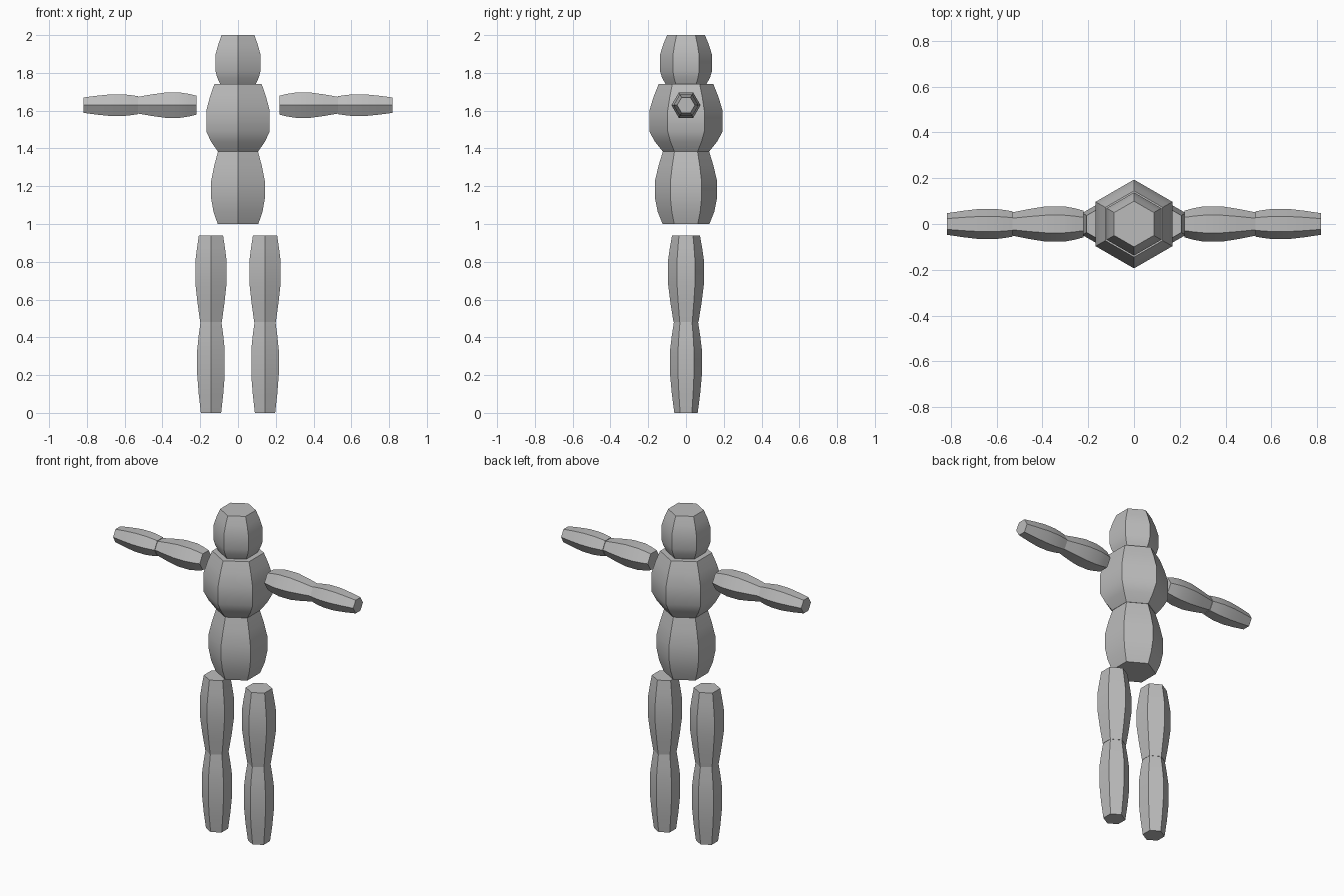
import bpy, bmesh, math
from mathutils import Matrix, Vector

cube = bpy.data.objects.get("Cube")
if cube:
    bpy.data.objects.remove(cube, do_unlink=True)

grey = bpy.data.materials.new("plain grey")
grey.use_nodes = True
grey.diffuse_color = (0.5, 0.5, 0.5, 1)
grey.node_tree.nodes["Principled BSDF"].inputs["Base Color"].default_value = (0.5, 0.5, 0.5, 1)


def hex_part(name, profile, matrix=Matrix()):
    """Capped six-sided barrel from (radius, height) rings, corners on +y and -y."""
    bm = bmesh.new()
    rings = []
    for r, h in profile:
        angles = [math.pi / 2 + i * math.pi / 3 for i in range(6)]
        rings.append([bm.verts.new((r * math.cos(a), r * math.sin(a), h)) for a in angles])
    for low, high in zip(rings, rings[1:]):
        for i in range(6):
            j = (i + 1) % 6
            bm.faces.new((low[i], low[j], high[j], high[i]))
    bm.faces.new(rings[0][::-1])
    bm.faces.new(rings[-1])
    bm.transform(matrix)
    bmesh.ops.recalc_face_normals(bm, faces=bm.faces[:])
    mesh = bpy.data.meshes.new(name)
    bm.to_mesh(mesh)
    bm.free()
    mesh.materials.append(grey)
    obj = bpy.data.objects.new(name, mesh)
    bpy.context.collection.objects.link(obj)
    bpy.ops.object.select_all(action='DESELECT')
    obj.select_set(True)
    bpy.context.view_layer.objects.active = obj
    bpy.ops.object.shade_smooth_by_angle(angle=math.radians(35))


# Body stack
hex_part("abdomen", [(0.124, 1.0), (0.15, 1.065), (0.165, 1.14), (0.165, 1.225), (0.145, 1.31), (0.122, 1.385)])
hex_part("chest", [(0.124, 1.385), (0.164, 1.435), (0.194, 1.49), (0.194, 1.60), (0.171, 1.675), (0.145, 1.74)])
hex_part("head", [(0.108, 1.74), (0.127, 1.775), (0.138, 1.81), (0.138, 1.895), (0.121, 1.95), (0.10, 2.0)])

# Limbs, one set per side
for side, s in (("left", 1), ("right", -1)):
    leg = Matrix.Translation((0.143 * s, 0, 0))
    hex_part(side + "_lower_leg", [(0.062, 0), (0.075, 0.1), (0.084, 0.2), (0.084, 0.335), (0.075, 0.41), (0.064, 0.48)], leg)
    hex_part(side + "_upper_leg", [(0.066, 0.48), (0.082, 0.58), (0.096, 0.69), (0.096, 0.80), (0.086, 0.87), (0.074, 0.94)], leg)
    # Rotates the barrel axis from z to the sideways direction
    arm = Matrix.Translation((0, 0, 1.629)) @ Matrix.Rotation(s * math.pi / 2, 4, 'Y')
    hex_part(side + "_upper_arm", [(0.058, 0.22), (0.069, 0.26), (0.077, 0.305), (0.077, 0.385), (0.066, 0.455), (0.051, 0.53)], arm)
    hex_part(side + "_forearm", [(0.055, 0.53), (0.061, 0.565), (0.066, 0.605), (0.066, 0.675), (0.058, 0.745), (0.047, 0.818)], arm)
